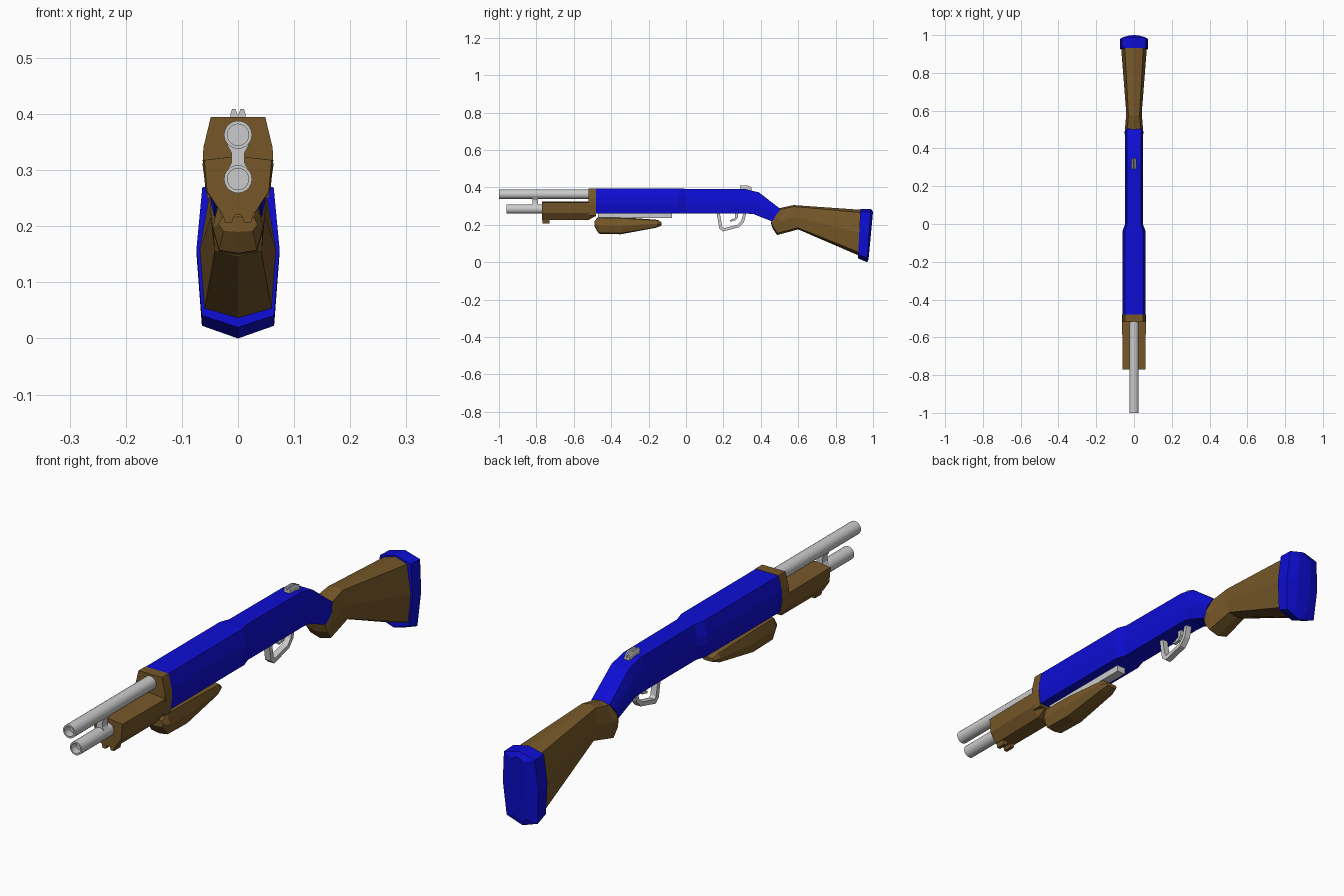
import bpy, bmesh
from math import sin, cos, pi


def material(name, rgb):
    m = bpy.data.materials.new(name)
    m.diffuse_color = (*rgb, 1)
    return m


BLUE = material("blue", (0.004, 0.004, 0.66))
BROWN = material("brown", (0.18, 0.096, 0.022))


def finish(name, bm, mat=None):
    bmesh.ops.recalc_face_normals(bm, faces=bm.faces)
    me = bpy.data.meshes.new(name)
    bm.to_mesh(me)
    bm.free()
    ob = bpy.data.objects.new(name, me)
    bpy.context.collection.objects.link(ob)
    if mat:
        me.materials.append(mat)
    return ob


def skin(name, rings, mat=None):
    """Join equal rings of points with quads and cap both ends."""
    bm = bmesh.new()
    vs = [[bm.verts.new(p) for p in r] for r in rings]
    n = len(vs[0])
    for a, b in zip(vs, vs[1:]):
        for i in range(n):
            j = (i + 1) % n
            bm.faces.new((a[i], a[j], b[j], b[i]))
    bm.faces.new(vs[0])
    bm.faces.new(vs[-1])
    return finish(name, bm, mat)


def loft(name, half, stations, mat=None):
    """half: right-hand outline (width, height) from bottom to top, mirrored.
    stations: (y_bottom, z_bottom, y_top, z_top, half_width)."""
    outline = half + [(-u, v) for u, v in reversed(half) if u > 0]
    rings = [[(u * w, yb + (yt - yb) * v, zb + (zt - zb) * v) for u, v in outline]
             for yb, zb, yt, zt, w in stations]
    return skin(name, rings, mat)


def straight(name, half, y0, y1, z0, z1, w, mat=None):
    return loft(name, half, [(y, z0, y, z1, w) for y in (y0, y1)], mat)


def tube(name, y0, y1, z, r, bore, depth, n=20):
    stations = [(y1, r), (y0, r), (y0, bore), (y0 + depth, bore)]
    ob = skin(name, [[(q * cos(2 * pi * i / n), y, z + q * sin(2 * pi * i / n))
                      for i in range(n)] for y, q in stations])
    bpy.ops.object.select_all(action='DESELECT')
    bpy.context.view_layer.objects.active = ob
    ob.select_set(True)
    bpy.ops.object.shade_smooth_by_angle()


def side_prism(name, pts, w):
    """Side outline (y, z) given a thickness across x."""
    return skin(name, [[(s * w, y, z) for y, z in pts] for s in (-1, 1)])


# Barrel, magazine tube and the clamp joining them
tube("barrel", -1.0, -0.5, 0.363, 0.025, 0.019, 0.03)
tube("magazine_tube", -0.96, -0.74, 0.284, 0.025, 0.019, 0.03)
straight("barrel_clamp", [(1, 0), (0.6, 0.3), (0.6, 0.7), (1, 1)],
         -0.82, -0.79, 0.298, 0.346, 0.02)

# Receiver: wide front half, narrow rear half bending down to the wrist
body = [(0.87, 0), (1, 0.4), (0.98, 0.62), (0.77, 1)]
loft("receiver", body, [
    (-0.48, 0.26, -0.48, 0.394, 0.062),
    (-0.04, 0.26, -0.04, 0.394, 0.062),
    (0.0, 0.26, 0.0, 0.392, 0.047),
    (0.32, 0.26, 0.32, 0.39, 0.047),
    (0.36, 0.257, 0.39, 0.373, 0.047),
    (0.46, 0.218, 0.505, 0.284, 0.049)], BLUE)

# Front collar and forend below the barrel
straight("front_collar", body, -0.52, -0.48, 0.25, 0.395, 0.063, BROWN)
loft("forend", [(0.5, 0), (0.92, 0.38), (1, 0.93), (0, 1)], [
    (-0.77, 0.224, -0.77, 0.325, 0.06),
    (-0.52, 0.226, -0.52, 0.325, 0.063),
    (-0.48, 0.248, -0.48, 0.325, 0.062)], BROWN)
straight("forend_lip", [(0, 0.45), (0.2, 0.45), (0.35, 0), (0.75, 0), (1, 1)],
         -0.768, -0.73, 0.207, 0.235, 0.031, BROWN)

# Sliding pump grip and its rail
loft("pump_grip", [(0, 0), (0.75, 0.06), (1, 0.5), (0.8, 0.94), (0, 1)], [
    (-0.49, 0.19, -0.49, 0.217, 0.035),
    (-0.465, 0.152, -0.47, 0.242, 0.045),
    (-0.35, 0.149, -0.34, 0.24, 0.045),
    (-0.16, 0.184, -0.15, 0.226, 0.036),
    (-0.13, 0.196, -0.13, 0.21, 0.024)], BROWN)
straight("pump_rail", [(1, 0), (1, 1)], -0.47, -0.075, 0.235, 0.263, 0.018)

# Shoulder stock with ridged top and bottom
loft("stock", [(0, 0), (0.88, 0.07), (1, 0.5), (0.72, 0.94), (0, 1)], [
    (0.453, 0.212, 0.495, 0.286, 0.046),
    (0.463, 0.18, 0.503, 0.289, 0.05),
    (0.487, 0.145, 0.515, 0.292, 0.048),
    (0.60, 0.175, 0.575, 0.305, 0.041),
    (0.925, 0.035, 0.935, 0.28, 0.068)], BROWN)

# Butt pad with a slightly bulged back
loft("butt_pad", [(0, 0), (0.87, 0.08), (1, 0.53), (0.86, 0.94), (0, 1)], [
    (0.92, 0.02, 0.932, 0.285, 0.074),
    (0.968, 0.0, 0.988, 0.284, 0.074),
    (0.976, 0.015, 1.0, 0.27, 0.03)], BLUE)

# Trigger guard loop and trigger
side_prism("trigger_guard", [
    (0.163, 0.265), (0.178, 0.18), (0.197, 0.164), (0.285, 0.187), (0.31, 0.215),
    (0.323, 0.265), (0.308, 0.265), (0.295, 0.22), (0.276, 0.2), (0.202, 0.182),
    (0.194, 0.19), (0.18, 0.265)], 0.012)
side_prism("trigger", [
    (0.262, 0.265), (0.262, 0.235), (0.235, 0.225), (0.237, 0.217),
    (0.265, 0.223), (0.278, 0.238), (0.28, 0.265)], 0.006)

# Notched rear sight
loft("rear_sight", [(1, 0), (1, 0.7), (0.8, 1), (0.35, 1), (0, 0.55)], [
    (0.29, 0.385, 0.29, 0.409, 0.013),
    (0.33, 0.385, 0.33, 0.409, 0.013),
    (0.35, 0.375, 0.35, 0.401, 0.011)])
